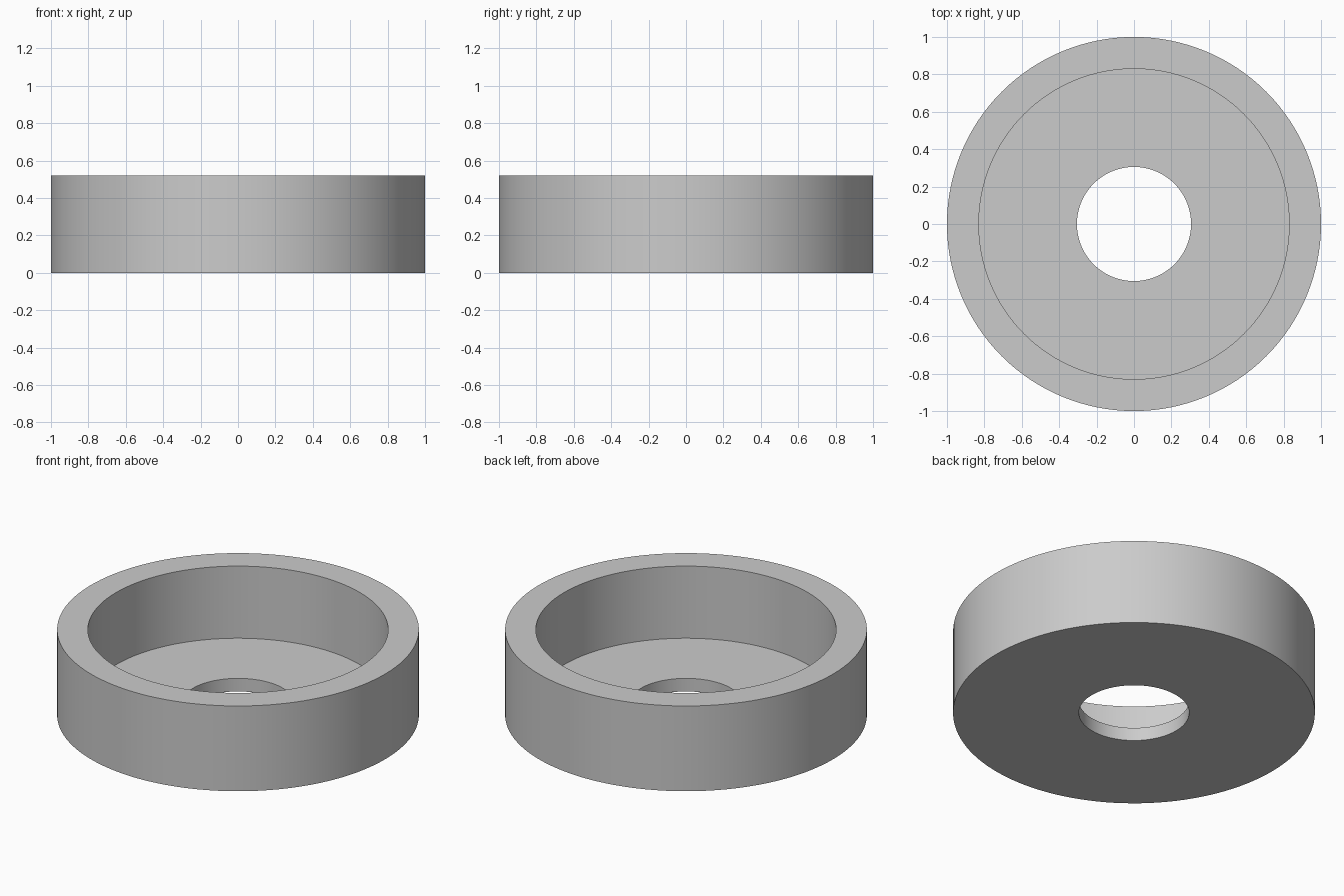
import bpy
import bmesh
from math import tau, radians, cos, sin

cube = bpy.data.objects.get("Cube")
if cube:
    bpy.data.objects.remove(cube, do_unlink=True)

SEGMENTS = 128
OUTER, INNER, HOLE = 1.0, 0.83, 0.305
HEIGHT, FLOOR = 0.52, 0.08

# Plain grey material
grey = bpy.data.materials.new("light grey")
grey.use_nodes = True
colour = (0.6, 0.6, 0.6, 1)
grey.diffuse_color = colour
grey.node_tree.nodes["Principled BSDF"].inputs["Base Color"].default_value = colour

# Closed wall section (radius, height), turned around the z axis
section = [(HOLE, 0), (OUTER, 0), (OUTER, HEIGHT),
           (INNER, HEIGHT), (INNER, FLOOR), (HOLE, FLOOR)]
bm = bmesh.new()
rings = [[bm.verts.new((r * cos(tau * i / SEGMENTS), r * sin(tau * i / SEGMENTS), z))
          for i in range(SEGMENTS)] for r, z in section]
for a, b in zip(rings, rings[1:] + rings[:1]):
    for i in range(SEGMENTS):
        j = (i + 1) % SEGMENTS
        bm.faces.new((a[i], a[j], b[j], b[i]))
bmesh.ops.recalc_face_normals(bm, faces=bm.faces)

# Round cup with a central hole in its floor
mesh = bpy.data.meshes.new("flanged_cup")
bm.to_mesh(mesh)
bm.free()
mesh.materials.append(grey)
cup = bpy.data.objects.new("round_cup", mesh)
bpy.context.collection.objects.link(cup)

# Smooth walls, sharp rims
bpy.ops.object.select_all(action="DESELECT")
cup.select_set(True)
bpy.context.view_layer.objects.active = cup
bpy.ops.object.shade_smooth_by_angle(angle=radians(30))
